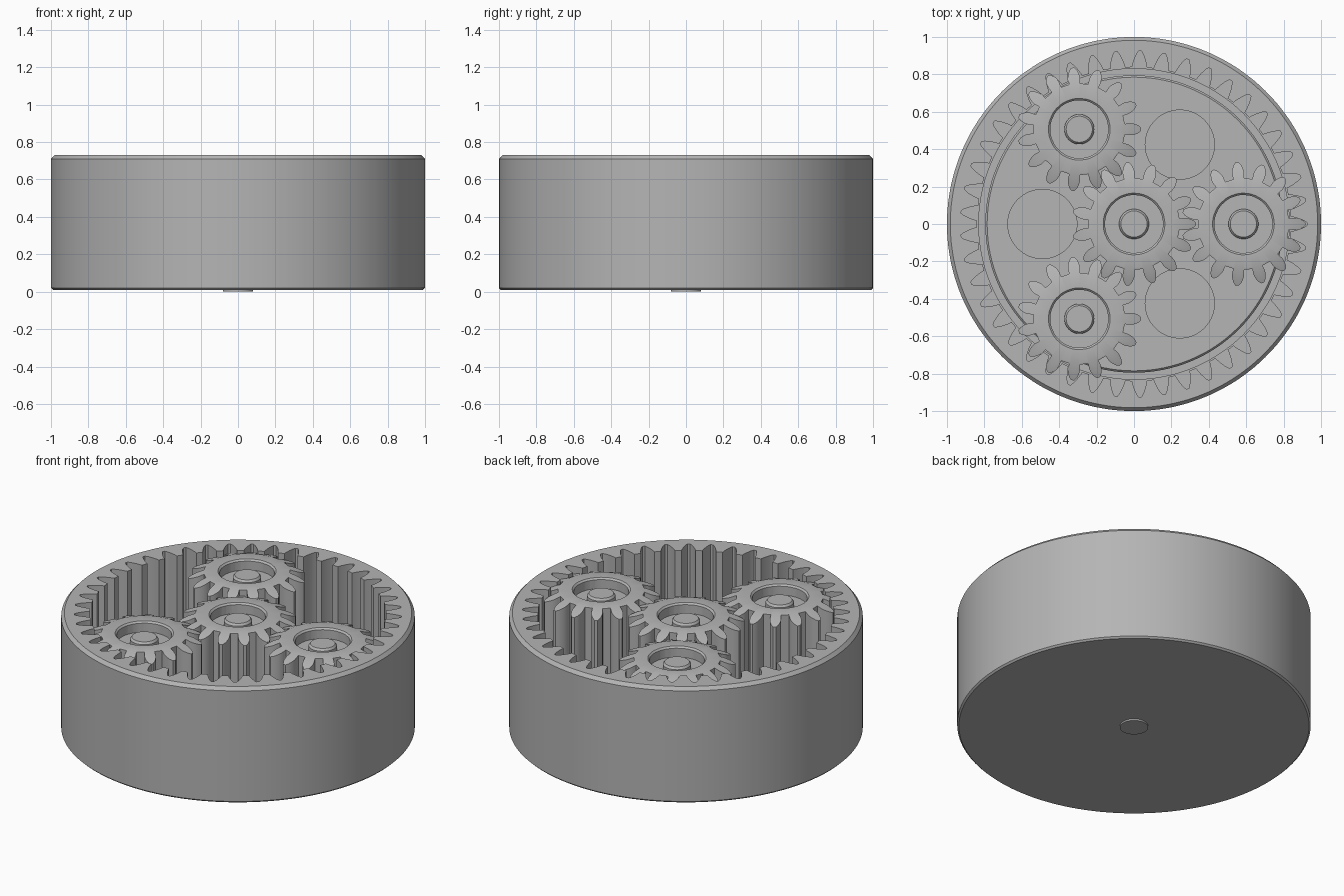
import bpy, bmesh, math
from math import cos, sin, pi, tan, acos, sqrt

if "Cube" in bpy.data.objects:
    bpy.data.objects.remove(bpy.data.objects["Cube"])

MODULE = 0.039
TEETH = 15
ORBIT = MODULE * TEETH
TOP = 0.72

grey = bpy.data.materials.new("machined grey")
grey.use_nodes = True
colour = (0.46, 0.46, 0.46, 1)
grey.diffuse_color = colour
grey.node_tree.nodes["Principled BSDF"].inputs["Base Color"].default_value = colour


def involute(radius, base):
    if radius <= base:
        return 0
    a = acos(base / radius)
    return tan(a) - a


def tooth_outline(n, r_root, r_tip, steps=7):
    """Polar points (angle, radius) of a gear outline with a tooth at angle 0."""
    pitch = MODULE * n / 2
    base = pitch * cos(pi / 9)
    half_pitch = pi / (2 * n) + involute(pitch, base) - 0.03 / n
    flank = []
    for i in range(steps):
        r = r_root + (r_tip - r_root) * i / (steps - 1)
        flank.append((half_pitch - involute(r, base), r))
    # soften the tip corner
    flank[-1] = (flank[-1][0] * 0.7, r_tip)
    tooth = [(-a, r) for a, r in flank] + [(a, r) for a, r in reversed(flank)]
    return [(a + k * 2 * pi / n, r) for k in range(n) for a, r in tooth]


def circle(angles, radius, z):
    return [(radius * cos(a), radius * sin(a), z) for a in angles]


def loft(name, loops, centre=(0, 0)):
    """Skin a stack of matching loops and cap both ends."""
    bm = bmesh.new()
    rows = [[bm.verts.new(p) for p in loop] for loop in loops]
    for low, high in zip(rows, rows[1:]):
        for i in range(len(low)):
            j = (i + 1) % len(low)
            bm.faces.new((low[i], low[j], high[j], high[i]))
    bm.faces.new(list(reversed(rows[0])))
    bm.faces.new(rows[-1])
    bmesh.ops.recalc_face_normals(bm, faces=bm.faces)
    mesh = bpy.data.meshes.new(name)
    bm.to_mesh(mesh)
    bm.free()
    mesh.materials.append(grey)
    obj = bpy.data.objects.new(name, mesh)
    obj.location = (centre[0], centre[1], 0)
    bpy.context.collection.objects.link(obj)
    return obj


def turned(name, profile, centre=(0, 0), sides=64):
    angles = [2 * pi * i / sides for i in range(sides)]
    return loft(name, [circle(angles, r, z) for r, z in profile], centre)


def gear(name, centre):
    """Spur gear with crowned tooth ends and a recessed hub."""
    points = tooth_outline(TEETH, 0.245, 0.331)
    angles = [a for a, r in points]

    def crown(z, direction):
        return [(r * cos(a), r * sin(a), z - direction * 0.4 * (r - 0.235))
                for a, r in points]

    return loft(name, [
        circle(angles, 0.235, 0.23), crown(0.23, -1),
        crown(TOP, 1), circle(angles, 0.235, TOP),
        circle(angles, 0.165, TOP), circle(angles, 0.155, TOP - 0.01),
        circle(angles, 0.155, TOP - 0.065)], centre)


def shaft(name, centre, bottom):
    return turned(name, [(0.08, bottom), (0.08, TOP - 0.035),
                         (0.07, TOP - 0.022)], centre, 48)


# Housing with internal ring gear and a bore for the carrier
ring = tooth_outline(TEETH * 3, 0.8385, 0.926)
ring_angles = [a for a, r in ring]


def ring_loop(z):
    return [(r * cos(a), r * sin(a), z) for a, r in ring]


parts = [loft("ring_gear_housing", [
    circle(ring_angles, 0.99, 0.01), circle(ring_angles, 1, 0.02),
    circle(ring_angles, 1, 0.71), circle(ring_angles, 0.982, 0.73),
    ring_loop(0.73), ring_loop(0.2),
    circle(ring_angles, 0.83, 0.2), circle(ring_angles, 0.83, 0.1)])]

# Planet carrier with three lightening holes
carrier = turned("planet_carrier", [(0.785, 0.11), (0.795, 0.12), (0.795, 0.2),
                                    (0.785, 0.21)], sides=128)
for k in range(3):
    a = pi / 3 + k * 2 * pi / 3
    cutter = turned("hole_cutter", [(0.185, 0.05), (0.185, 0.3)],
                    (0.49 * cos(a), 0.49 * sin(a)))
    cutter.hide_render = True
    cut = carrier.modifiers.new("hole", "BOOLEAN")
    cut.object = cutter
    cut.operation = "DIFFERENCE"
    bpy.context.view_layer.objects.active = carrier
    bpy.ops.object.modifier_apply(modifier=cut.name)
    bpy.data.objects.remove(cutter)
parts.append(carrier)

# Sun gear, its shaft reaching through the housing floor
parts += [gear("sun_gear", (0, 0)), shaft("sun_shaft", (0, 0), 0)]

# Three planet gears on carrier pins
for k in range(3):
    a = k * 2 * pi / 3
    spot = (ORBIT * cos(a), ORBIT * sin(a))
    parts += [gear(f"planet_gear_{k + 1}", spot),
              shaft(f"planet_pin_{k + 1}", spot, 0.15)]

# Smooth curved walls, keep machined edges crisp
bpy.ops.object.select_all(action="DESELECT")
for part in parts:
    part.select_set(True)
bpy.context.view_layer.objects.active = parts[0]
bpy.ops.object.shade_smooth_by_angle(angle=math.radians(30))
